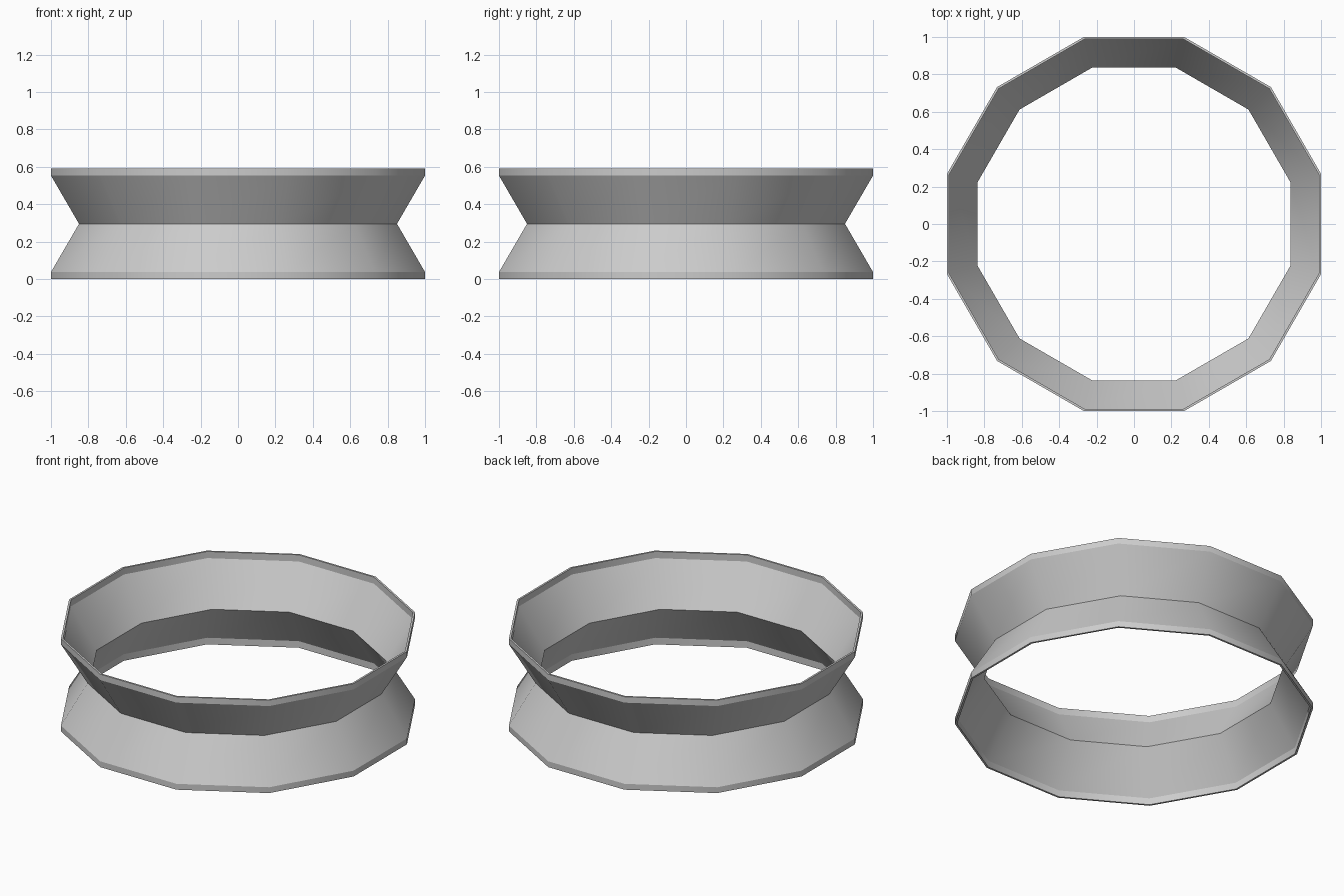
import bpy, bmesh, math

if "Cube" in bpy.data.objects:
    bpy.data.objects.remove(bpy.data.objects["Cube"])

SIDES = 12
HEIGHT = 0.59
MID = HEIGHT / 2
LIP = 0.037

# Closed wall section: (distance to the middle of a flat side, height)
outer = [(1.0, 0), (1.0, LIP), (0.85, MID), (1.0, HEIGHT - LIP), (1.0, HEIGHT)]
inner = [(0.988, HEIGHT), (0.988, HEIGHT - LIP - 0.005), (0.836, MID),
         (0.988, LIP + 0.005), (0.988, 0)]
profile = outer + inner

# Sweep the section around twelve corners, flat sides facing the axes
bm = bmesh.new()
rings = []
for i in range(SIDES):
    a = 2 * math.pi * (i + 0.5) / SIDES
    k = 1 / math.cos(math.pi / SIDES)
    rings.append([bm.verts.new((r * k * math.cos(a), r * k * math.sin(a), z))
                  for r, z in profile])
n = len(profile)
for i in range(SIDES):
    p, q = rings[i], rings[(i + 1) % SIDES]
    for j in range(n):
        m = (j + 1) % n
        bm.faces.new((p[j], q[j], q[m], p[m]))
bmesh.ops.recalc_face_normals(bm, faces=bm.faces)

mesh = bpy.data.meshes.new("waisted_ring")
bm.to_mesh(mesh)
bm.free()
ring = bpy.data.objects.new("waisted_ring", mesh)
bpy.context.collection.objects.link(ring)

# Plain grey over the whole ring
grey = bpy.data.materials.new("light_grey")
grey.diffuse_color = (0.6, 0.6, 0.6, 1)
grey.use_nodes = True
grey.node_tree.nodes["Principled BSDF"].inputs["Base Color"].default_value = grey.diffuse_color
mesh.materials.append(grey)

# Smooth around the ring, sharp at the waist and lips
bpy.context.view_layer.objects.active = ring
ring.select_set(True)
bpy.ops.object.shade_smooth_by_angle(angle=math.radians(30.1))
